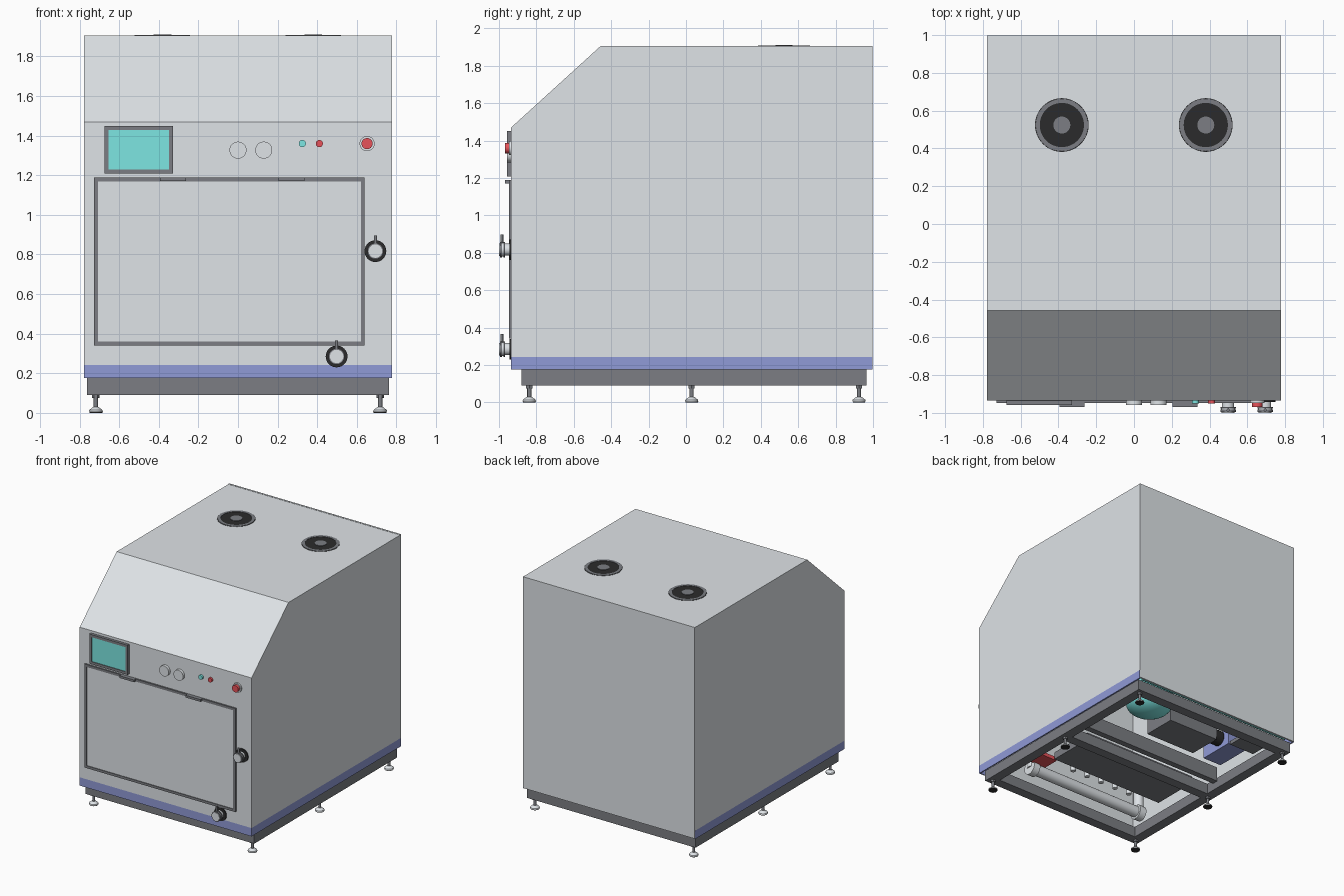
import bpy, bmesh, math
from mathutils import Vector

if "Cube" in bpy.data.objects:
    bpy.data.objects.remove(bpy.data.objects["Cube"])


def material(name, rgb):
    m = bpy.data.materials.new(name)
    m.diffuse_color = (*rgb, 1)
    m.use_nodes = True
    m.node_tree.nodes["Principled BSDF"].inputs["Base Color"].default_value = m.diffuse_color
    return m


LIGHT = material("light grey", (0.735, 0.77, 0.80))
GREY = material("dark grey", (0.20, 0.208, 0.228))
BLACK = material("black", (0.024, 0.024, 0.025))
BLUE = material("blue", (0.28, 0.325, 0.68))
TEAL = material("teal", (0.205, 0.79, 0.76))
RED = material("red", (0.80, 0.085, 0.10))


def finish(name, bm, *mats):
    mesh = bpy.data.meshes.new(name)
    bm.to_mesh(mesh)
    bm.free()
    ob = bpy.data.objects.new(name, mesh)
    bpy.context.collection.objects.link(ob)
    for m in mats:
        mesh.materials.append(m)
    return ob


def box(name, x, y, z, mat):
    """Box from (min, max) ranges."""
    bm = bmesh.new()
    bmesh.ops.create_cube(bm, size=1)
    for v in bm.verts:
        v.co = Vector([(r[0] + r[1]) / 2 + c * (r[1] - r[0])
                       for c, r in zip(v.co, (x, y, z))])
    return finish(name, bm, mat)


def turned(name, profile, loc, axis, mat, segs=32):
    """Revolve (radius, distance) points around a direction."""
    bm = bmesh.new()
    pts = [bm.verts.new((r, 0, h)) for r, h in profile]
    edges = [bm.edges.new(p) for p in zip(pts, pts[1:])]
    bmesh.ops.spin(bm, geom=pts + edges, cent=(0, 0, 0), axis=(0, 0, 1),
                   angle=2 * math.pi, steps=segs)
    bmesh.ops.remove_doubles(bm, verts=bm.verts, dist=1e-5)
    bmesh.ops.recalc_face_normals(bm, faces=bm.faces)
    ob = finish(name, bm, mat)
    ob.rotation_euler = Vector(axis).to_track_quat('Z', 'Y').to_euler()
    ob.location = loc
    bpy.ops.object.select_all(action='DESELECT')
    ob.select_set(True)
    bpy.context.view_layer.objects.active = ob
    bpy.ops.object.shade_smooth_by_angle(angle=math.radians(35))
    return ob


def rod(name, r, loc, axis, length, mat, segs=32):
    return turned(name, [(0, 0), (r, 0), (r, length), (0, length)], loc, axis, mat, segs)


def rim(name, x, z, w, y, mat):
    """Rectangular border on the front."""
    box(name + "_left", (x[0], x[0] + w), y, z, mat)
    box(name + "_right", (x[1] - w, x[1]), y, z, mat)
    box(name + "_bottom", (x[0] + w, x[1] - w), y, (z[0], z[0] + w), mat)
    box(name + "_top", (x[0] + w, x[1] - w), y, (z[1] - w, z[1]), mat)


FRONT, UP, SIDE = (0, -1, 0), (0, 0, 1), (1, 0, 0)

# Housing: hollow shell, open below and behind, blue band at the bottom
bm = bmesh.new()
side = [(-0.935, 0.175), (-0.935, 1.47), (-0.457, 1.905), (0.984, 1.905), (0.984, 0.175)]
face = bm.faces.new([bm.verts.new((-0.777, y, z)) for y, z in side])
ext = bmesh.ops.extrude_face_region(bm, geom=[face])
bmesh.ops.translate(bm, vec=(1.554, 0, 0),
                    verts=[g for g in ext['geom'] if isinstance(g, bmesh.types.BMVert)])
bmesh.ops.recalc_face_normals(bm, faces=bm.faces)
bmesh.ops.delete(bm, geom=[f for f in bm.faces if f.normal.z < -0.9 or f.normal.y > 0.9],
                 context='FACES_ONLY')
bmesh.ops.bisect_plane(bm, geom=bm.verts[:] + bm.edges[:] + bm.faces[:],
                       plane_co=(0, 0, 0.243), plane_no=UP)
for f in bm.faces:
    f.material_index = int(f.calc_center_median().z < 0.243)
housing = finish("housing", bm, LIGHT, BLUE)
shell = housing.modifiers.new("shell", 'SOLIDIFY')
shell.thickness, shell.offset = 0.012, -1
# Back panel, with the band carried round its side edges
box("back_panel", (-0.777, 0.777), (0.984, 0.998), (0.18, 1.907), LIGHT)
for x in (-0.778, 0.775):
    box("band_end", (x, x + 0.003), (0.983, 0.996), (0.176, 0.243), BLUE)
box("back_seal", (-0.7, 0.74), (0.972, 0.983), (0.176, 0.2), TEAL)

# Base frame
for s in (-1, 1):
    box("frame_side", sorted((s * 0.68, s * 0.762)), (-0.88, 0.965), (0.09, 0.178), GREY)
for y in (-0.88, -0.01, 0.885):
    box("frame_crossbar", (-0.68, 0.68), (y, y + 0.08), (0.09, 0.178), GREY)
box("inner_crossbar", (-0.68, 0.68), (0.14, 0.19), (0.15, 0.27), GREY)

# Levelling feet
for x in (-0.718, 0.718):
    for y in (-0.838, 0.03, 0.925):
        rod("foot_pad", 0.033, (x, y, 0), UP, 0.006, BLACK)
        turned("foot", [(0, 0.006), (0.036, 0.006), (0.034, 0.014), (0.014, 0.03), (0, 0.03)],
               (x, y, 0), UP, LIGHT)
        rod("foot_stem", 0.011, (x, y, 0.025), UP, 0.07, GREY, 16)
        rod("foot_nut", 0.019, (x, y, 0.074), UP, 0.016, GREY, 6)

# Roof vents
for x in (-0.382, 0.38):
    rod("vent_base", 0.142, (x, 0.524, 1.903), UP, 0.004, BLACK, 48)
    turned("vent_ring", [(0.117, 0), (0.117, 0.005), (0.139, 0.005), (0.141, 0)],
           (x, 0.524, 1.904), UP, GREY, 48)
    rod("vent_hub", 0.045, (x, 0.524, 1.904), UP, 0.006, GREY)

# Door
box("door_panel", (-0.72, 0.632), (-0.942, -0.935), (0.35, 1.18), LIGHT)
rim("door_rim", (-0.727, 0.64), (0.341, 1.188), 0.02, (-0.947, -0.935), GREY)
for x in (-0.395, 0.205):
    box("door_hinge", (x, x + 0.132), (-0.968, -0.935), (1.17, 1.188), GREY)

# Touch screen
box("screen", (-0.66, -0.345), (-0.952, -0.935), (1.22, 1.44), TEAL)
rim("screen_rim", (-0.675, -0.328), (1.208, 1.45), 0.021, (-0.957, -0.935), GREY)

# Gauges, lamps and stop button
for x in (0, 0.13):
    rod("gauge", 0.043, (x, -0.935, 1.327), FRONT, 0.022, LIGHT)
rod("teal_lamp", 0.018, (0.325, -0.935, 1.36), FRONT, 0.016, TEAL)
rod("red_lamp", 0.018, (0.411, -0.935, 1.36), FRONT, 0.016, RED)
rod("stop_collar", 0.038, (0.652, -0.935, 1.36), FRONT, 0.012, LIGHT)
rod("stop_button", 0.028, (0.652, -0.945, 1.36), FRONT, 0.024, RED)

# Port knobs, each on a black gasket
for x, z in ((0.694, 0.817), (0.498, 0.285)):
    rod("knob_gasket", 0.055, (x, -0.935, z), FRONT, 0.008, BLACK)
    rod("knob_neck", 0.032, (x, -0.935, z), FRONT, 0.045, LIGHT)
    rod("knob_clamp", 0.041, (x, -0.968, z), FRONT, 0.009, GREY)
    rod("knob_collar", 0.037, (x, -0.977, z), FRONT, 0.006, LIGHT)
    rod("knob_cap", 0.041, (x, -0.983, z), FRONT, 0.012, GREY)
    rod("knob_face", 0.034, (x, -0.993, z), FRONT, 0.007, LIGHT)
    rod("knob_pin", 0.008, (x, -0.985, z + 0.035), UP, 0.045, GREY, 12)

# Pipework under the front half
rod("drain_pipe", 0.045, (-0.65, -0.685, 0.23), SIDE, 1.12, LIGHT)
for x in (-0.62, 0.45):
    rod("pipe_fitting", 0.06, (x - 0.03, -0.685, 0.23), SIDE, 0.06, LIGHT)
    rod("pipe_riser", 0.04, (x, -0.685, 0.23), UP, 0.3, LIGHT)
for i in range(5):
    rod("manifold_tube", 0.02, (-0.4 + i * 0.14, -0.54, 0.25), UP, 0.2, LIGHT, 16)
box("valve", (0.36, 0.52), (-0.64, -0.5), (0.25, 0.28), RED)
box("tank_floor", (-0.65, 0.4), (-0.48, -0.08), (0.24, 0.3), GREY)

# Machinery under the rear half
arc = [(0.18 * math.sin(a), -0.1 * math.cos(a)) for a in
       [i * math.pi / 16 for i in range(9)]]
turned("pressure_vessel", arc + [(0.18, 0.4), (0, 0.4)], (0.29, 0.53, 0.33), UP, TEAL)
box("pump_housing", (-0.36, 0.1), (0.28, 0.56), (0.24, 0.42), GREY)
rod("pump_motor", 0.06, (-0.44, 0.5, 0.3), SIDE, 0.1, BLACK)
box("pump_mount", (-0.62, -0.45), (0.3, 0.6), (0.22, 0.36), BLUE)
box("control_tray", (-0.68, -0.45), (0.62, 0.88), (0.2, 0.23), GREY)
